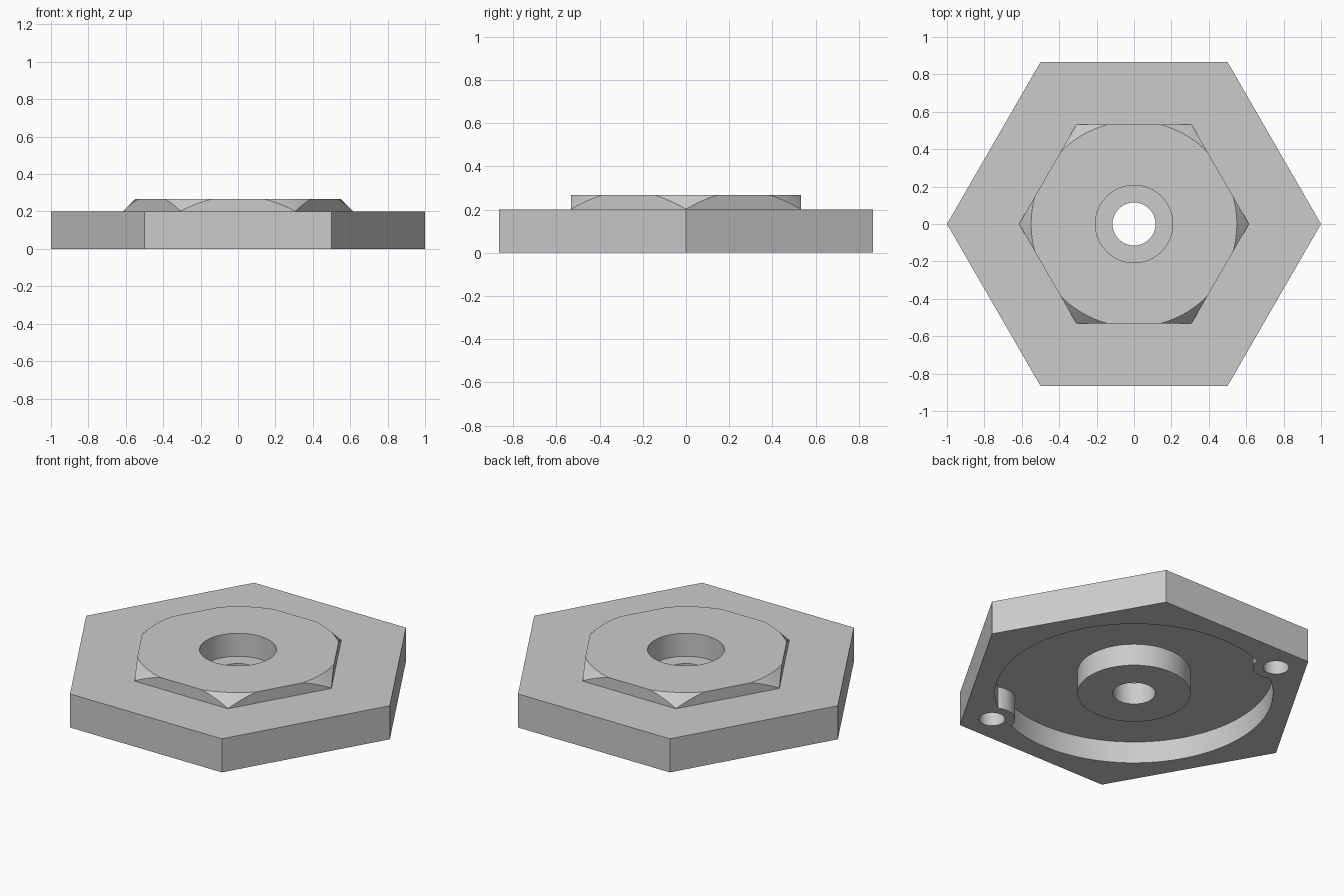
import bpy
import bmesh
from math import cos, sin, pi, radians

if "Cube" in bpy.data.objects:
    bpy.data.objects.remove(bpy.data.objects["Cube"], do_unlink=True)

grey = bpy.data.materials.new("plain grey")
grey.use_nodes = True
COLOUR = (0.6, 0.6, 0.6, 1)
grey.diffuse_color = COLOUR
grey.node_tree.nodes["Principled BSDF"].inputs["Base Color"].default_value = COLOUR


def prism(name, sides, r_low, r_top, z_low, z_top, x=0, y=0):
    """Upright prism or frustum with its first corner on +x."""
    bm = bmesh.new()
    rings = []
    for r, z in ((r_low, z_low), (r_top, z_top)):
        rings.append([bm.verts.new((x + r * cos(2 * pi * i / sides),
                                    y + r * sin(2 * pi * i / sides), z))
                      for i in range(sides)])
    low, top = rings
    bm.faces.new(low[::-1])
    bm.faces.new(top)
    for i in range(sides):
        j = (i + 1) % sides
        bm.faces.new((low[i], low[j], top[j], top[i]))
    mesh = bpy.data.meshes.new(name)
    bm.to_mesh(mesh)
    bm.free()
    mesh.materials.append(grey)
    obj = bpy.data.objects.new(name, mesh)
    bpy.context.collection.objects.link(obj)
    return obj


def cylinder(name, r, z_low, z_top, x=0, y=0, sides=96):
    return prism(name, sides, r, r, z_low, z_top, x, y)


def combine(target, tool, operation):
    """Apply an exact boolean and discard the tool."""
    mod = target.modifiers.new("boolean", 'BOOLEAN')
    mod.operation = operation
    mod.solver = 'EXACT'
    mod.object = tool
    bpy.context.view_layer.objects.active = target
    bpy.ops.object.modifier_apply(modifier=mod.name)
    bpy.data.objects.remove(tool, do_unlink=True)


PLATE_TOP, NUT_TOP, FLOOR = 0.2, 0.267, 0.13
LUGS = [(0.815 * cos(radians(a)), 0.815 * sin(radians(a))) for a in (120, -60)]

# Hexagonal plate
plate = prism("hexagonal_plate", 6, 1, 1, 0, PLATE_TOP)

# Raised hexagon with its corners chamfered by a cone
nut = prism("raised_hexagon", 6, 0.615, 0.615, 0.15, NUT_TOP)
cone = prism("chamfer_cone", 96, 0.717, 0.547, 0.1, 0.27)
combine(nut, cone, 'INTERSECT')
combine(plate, nut, 'UNION')

# Underside recess, leaving the central boss and two lugs standing
recess = cylinder("recess_cutter", 0.75, -0.1, FLOOR)
combine(recess, cylinder("central_boss", 0.305, -0.2, 0.3), 'DIFFERENCE')
for x, y in LUGS:
    combine(recess, cylinder("lug", 0.125, -0.2, 0.3, x, y, 48), 'DIFFERENCE')
combine(plate, recess, 'DIFFERENCE')

# Counterbore, through hole and blind lug holes
combine(plate, cylinder("counterbore", 0.207, FLOOR, 0.4), 'DIFFERENCE')
combine(plate, cylinder("through_hole", 0.115, -0.2, 0.4), 'DIFFERENCE')
for x, y in LUGS:
    combine(plate, cylinder("lug_hole", 0.07, -0.1, FLOOR, x, y, 48), 'DIFFERENCE')

# Smooth round walls, sharp corners
bpy.ops.object.select_all(action='DESELECT')
plate.select_set(True)
bpy.context.view_layer.objects.active = plate
bpy.ops.object.shade_smooth_by_angle(angle=radians(25))
